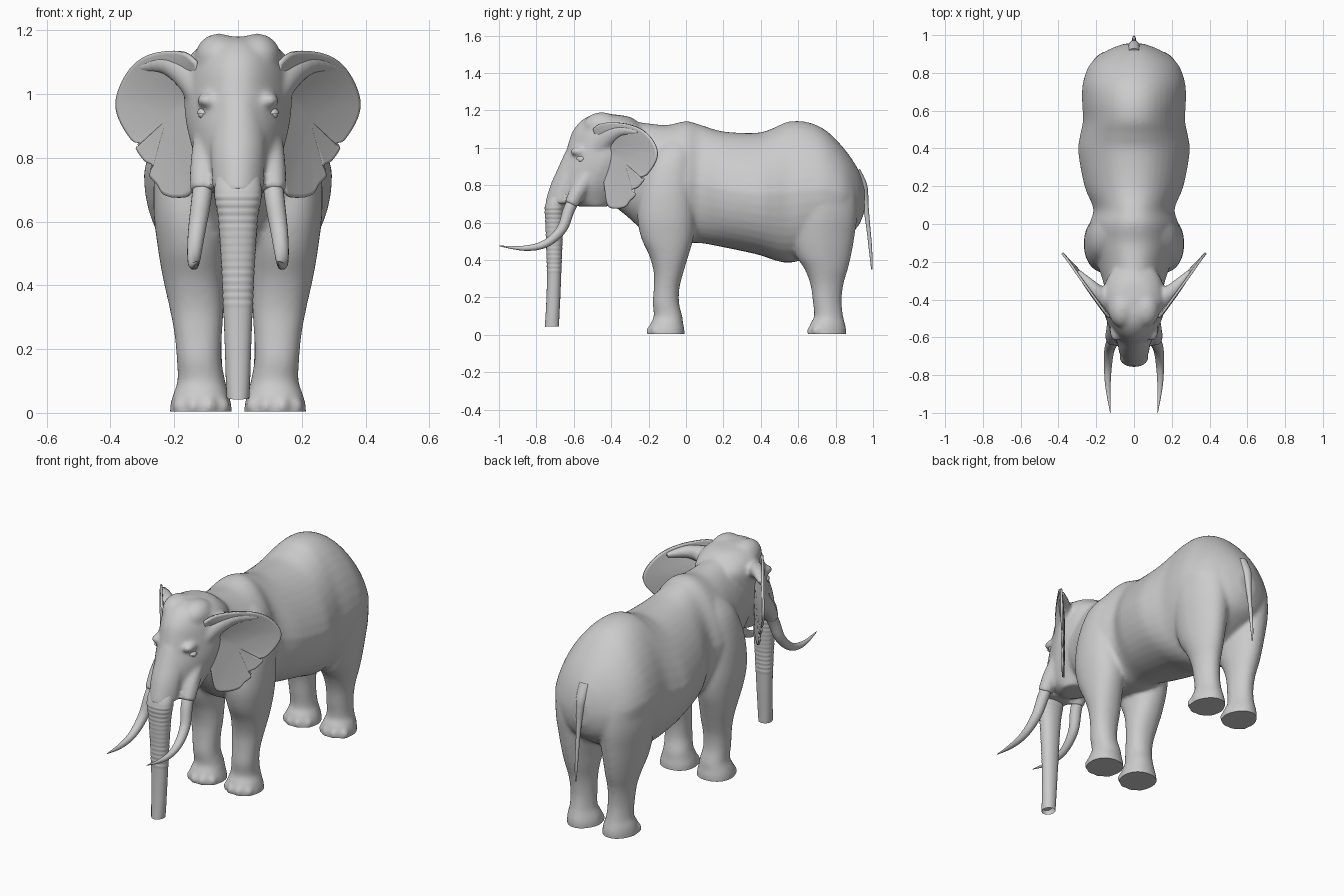
import bpy, bmesh, math
from mathutils import Vector, Matrix

if "Cube" in bpy.data.objects:
    bpy.data.objects.remove(bpy.data.objects["Cube"])

skin = bpy.data.materials.new("elephant grey")
skin.use_nodes = True
GREY = (0.6, 0.6, 0.6, 1)
skin.diffuse_color = GREY
skin.node_tree.nodes["Principled BSDF"].inputs["Base Color"].default_value = GREY


def spline(rows, steps):
    """Resample rows of numbers with a smooth curve through them."""
    out = []
    for i in range(len(rows) - 1):
        a, b, c, d = (rows[max(0, min(len(rows) - 1, j))] for j in range(i - 1, i + 3))
        for s in range(steps):
            t = s / steps
            out.append([q + t / 2 * (r - p + t * (2 * p - 5 * q + 4 * r - w + t * (3 * (q - r) + w - p)))
                        for p, q, r, w in zip(a, b, c, d)])
    return out + [list(rows[-1])]


def skin_rings(bm, rings):
    """Bridge rings of points with quads and cap both ends."""
    loops = [[bm.verts.new(p) for p in ring] for ring in rings]
    n = len(loops[0])
    for low, high in zip(loops, loops[1:]):
        for k in range(n):
            bm.faces.new((low[k], low[(k + 1) % n], high[(k + 1) % n], high[k]))
    return bm.faces.new(loops[0]), bm.faces.new(loops[-1])


def loft(bm, rows, upright, side=1, pinch=0, steps=4, n=40):
    """Rows are (position, a min, a max, x min, x max); a is y when upright, else z."""
    rings = []
    for pos, a0, a1, x0, x1 in spline(rows, steps):
        ring = []
        for k in range(n):
            ang = math.tau * k / n
            c, s = (math.copysign(abs(f) ** 0.92, f) for f in (math.cos(ang), math.sin(ang)))
            x = side * ((x0 + x1) / 2 + (x1 - x0) / 2 * c * (1 - max(0, pinch * s)))
            a = (a0 + a1) / 2 + (a1 - a0) / 2 * s
            ring.append((x, a, pos) if upright else (x, pos, a))
        rings.append(ring)
    return skin_rings(bm, rings)


def tube(bm, path, side=1, steps=6, n=20):
    """Round tube along a path of (x, y, z, radius)."""
    pts = spline(path, steps)
    rings = []
    for i, (x, y, z, r) in enumerate(pts):
        tangent = Vector(pts[min(i + 1, len(pts) - 1)][:3]) - Vector(pts[max(i - 1, 0)][:3])
        u = tangent.cross(Vector((1, 0, 0))).normalized()
        v = tangent.cross(u).normalized()
        ring = [Vector((x, y, z)) + r * (u * math.cos(math.tau * k / n) + v * math.sin(math.tau * k / n))
                for k in range(n)]
        rings.append([(side * p.x, p.y, p.z) for p in ring])
    return skin_rings(bm, rings)


def ball(bm, centre, size):
    m = Matrix.Translation(centre) @ Matrix.Diagonal((*size, 1))
    return bmesh.ops.create_uvsphere(bm, u_segments=24, v_segments=16, radius=1, matrix=m)["verts"]


def finish(name, bm, angle=40):
    bmesh.ops.recalc_face_normals(bm, faces=bm.faces)
    mesh = bpy.data.meshes.new(name)
    bm.to_mesh(mesh)
    bm.free()
    mesh.materials.append(skin)
    obj = bpy.data.objects.new(name, mesh)
    bpy.context.collection.objects.link(obj)
    bpy.ops.object.select_all(action="DESELECT")
    obj.select_set(True)
    bpy.context.view_layer.objects.active = obj
    bpy.ops.object.shade_smooth_by_angle(angle=math.radians(angle))
    return obj


# Torso and neck: (y, bottom, top, half width)
torso = [(-.46, .74, 1.1, .1), (-.4, .7, 1.13, .14), (-.3, .62, 1.142, .165), (-.2, .53, 1.13, .2),
         (-.1, .5, 1.122, .235), (0, .49, 1.142, .235), (.08, .49, 1.122, .215), (.2, .468, 1.087, .262),
         (.38, .43, 1.08, .295), (.47, .4, 1.107, .285), (.55, .385, 1.14, .27), (.65, .41, 1.137, .275),
         (.75, .46, 1.092, .27), (.85, .52, .99, .23), (.92, .58, .885, .14), (.955, .66, .79, .05)]
# Skull: (z, front, back, half width)
skull = [(.685, -.57, -.42, .08), (.74, -.69, -.36, .11), (.8, -.7, -.3, .135), (.88, -.68, -.25, .157),
         (.95, -.65, -.22, .168), (1.02, -.63, -.2, .168), (1.08, -.61, -.2, .163), (1.13, -.575, -.25, .142),
         (1.165, -.53, -.3, .095), (1.18, -.48, -.4, .05)]
# Legs: (z, front, back, inner x, outer x)
front_leg = [(-.04, -.2, -.01, .02, .213), (.02, -.2, -.008, .02, .213), (.06, -.19, -.015, .03, .203),
             (.1, -.172, -.02, .04, .19), (.17, -.178, -.037, .052, .192), (.25, -.172, -.035, .05, .2),
             (.33, -.172, -.015, .045, .215), (.42, -.195, .012, .045, .235), (.52, -.24, .04, .04, .252),
             (.64, -.26, .05, .03, .265), (.8, -.24, .045, .02, .258), (.95, -.19, .04, .02, .22),
             (1.05, -.12, .03, .03, .14)]
hind_leg = [(-.04, .655, .85, .02, .203), (.02, .655, .857, .02, .203), (.06, .665, .85, .03, .198),
            (.1, .685, .84, .045, .185), (.18, .678, .832, .05, .185), (.27, .665, .842, .05, .195),
            (.35, .635, .865, .04, .215), (.42, .59, .882, .03, .232), (.52, .56, .9, .015, .25),
            (.65, .55, .915, 0, .267), (.8, .55, .9, 0, .26), (.95, .57, .82, .01, .21),
            (1.05, .6, .74, .02, .13)]

bm = bmesh.new()
loft(bm, [(y, lo, hi, -w, w) for y, lo, hi, w in torso], False, pinch=.22)
loft(bm, [(z, f, b, -w, w) for z, f, b, w in skull], True, pinch=-.3)
# Bridge of the face, running down into the trunk
loft(bm, [(.7, -.755, -.6, -.08, .08), (.8, -.725, -.58, -.085, .085), (.88, -.69, -.56, -.083, .083),
          (.98, -.645, -.53, -.07, .07)], True, pinch=-.25)
for side in (1, -1):
    loft(bm, front_leg, True, side)
    loft(bm, hind_leg, True, side, pinch=.2)
    tube(bm, [(.09, -.5, .88, .048), (.105, -.57, .78, .045), (.113, -.615, .695, .038)], side)  # tusk sheath
    # Thick roll at the root of the ear
    tube(bm, [(.11, -.46, 1.0, .05), (.155, -.4, 1.06, .05), (.22, -.335, 1.092, .035),
              (.3, -.25, 1.083, .016)], side)
    ball(bm, (side * .06, -.45, 1.115), (.075, .1, .075))   # crown lobe
    ball(bm, (side * .097, -.57, .98), (.032, .05, .025))   # brow
    for y in (-.11, .75):                                   # toes
        for deg in (-52, -18, 16, 50):
            a = math.radians(deg)
            ball(bm, (side * (.116 + .084 * math.sin(a)), y - .08 * math.cos(a), .02), (.024, .026, .03))

# Fuse the parts into one skin, then cut flat soles
raw = finish("body_source", bm)
remesh = raw.modifiers.new("fuse", "REMESH")
remesh.mode = "VOXEL"
remesh.voxel_size = .01
soften = raw.modifiers.new("soften", "SMOOTH")
soften.factor = .5
soften.iterations = 9
fused = bpy.data.meshes.new_from_object(raw.evaluated_get(bpy.context.evaluated_depsgraph_get()))
bm = bmesh.new()
bm.from_mesh(fused)
bpy.data.objects.remove(raw)
bpy.data.meshes.remove(fused)
bmesh.ops.bisect_plane(bm, geom=bm.verts[:] + bm.edges[:] + bm.faces[:], plane_co=(0, 0, .004),
                       plane_no=(0, 0, 1), clear_inner=True)
bmesh.ops.holes_fill(bm, edges=bm.edges[:], sides=0)
body = finish("body", bm)
bpy.context.view_layer.update()

# Trunk with ringed folds: (z, front, back, half width)
trunk = [(.042, -.754, -.68, .034), (.1, -.75, -.678, .037), (.2, -.745, -.673, .04), (.33, -.742, -.668, .045),
         (.45, -.745, -.664, .05), (.6, -.75, -.657, .06), (.69, -.752, -.65, .073), (.76, -.72, -.63, .066)]
rows = []
for z, f, b, w in spline(trunk, 20):
    fold = .0026 * abs(math.sin(math.pi * (z - .33) / .024)) if .33 < z < .69 else .001
    rows.append((z, f - fold, b + fold, -w - fold, w + fold))
bm = bmesh.new()
tip, _ = loft(bm, rows, True, steps=1, n=32)
for v in tip.verts:
    v.co.z += .25 * (v.co.y + .754)
bmesh.ops.recalc_face_normals(bm, faces=bm.faces)
bmesh.ops.inset_individual(bm, faces=[tip], thickness=.01, depth=-.02)
finish("trunk", bm)

# Tail
bm = bmesh.new()
tube(bm, [(0, .9, .87, .035), (0, .938, .8, .03), (0, .953, .74, .022), (0, .962, .68, .015), (0, .974, .58, .011),
          (0, .986, .46, .009), (0, .994, .35, .004)])
finish("tail", bm)

# Ear outline as (x, z)
outline = [(.13, 1.1), (.17, 1.132), (.245, 1.132), (.31, 1.105), (.355, 1.05), (.38, .98), (.37, .92), (.33, .855),
           (.305, .845), (.317, .83), (.29, .79), (.265, .775), (.275, .745), (.25, .715), (.23, .685),
           (.19, .675), (.15, .69), (.135, .78), (.12, .95), (.13, 1.1)]
for side, label in ((1, "left"), (-1, "right")):
    bm = bmesh.new()
    edge = spline(outline, 4)[:-1]
    rings = []
    for s in (1, .95, .85, .7, .5, .25, .03):
        ring = []
        for x, z in edge:
            x, z = .22 + (x - .22) * s, .92 + (z - .92) * s
            roll = max(0, min(1, (z - .98) / .13)) * (.38 - x) / .2 * .05
            ring.append((side * x, -.155 - 1.13 * (.38 - x) - roll + .01 * (1 - s * s), z))
        rings.append(ring)
    cap, centre = skin_rings(bm, rings)
    bm.faces.remove(cap)
    ear = finish(label + "_ear", bm, 60)
    thick = ear.modifiers.new("thickness", "SOLIDIFY")
    thick.thickness = .012
    thick.offset = 0

    # Tusk
    bm = bmesh.new()
    tube(bm, [(.105, -.58, .76, .03), (.115, -.625, .67, .031), (.13, -.665, .565, .027),
              (.138, -.75, .488, .021), (.138, -.86, .463, .014), (.125, -.998, .475, .002)], side)
    finish(label + "_tusk", bm)

    # Eye and eyelid, set where the face surface lies
    hit, spot, _, _ = body.ray_cast(Vector((side, -.56, .937)), Vector((-side, 0, 0)))
    x = spot.x if hit else side * .12
    bm = bmesh.new()
    ball(bm, (x - side * .008, -.56, .937), (.014, .016, .014))
    finish(label + "_eye", bm)
    bm = bmesh.new()
    lid = ball(bm, (x - side * .01, -.56, .938), (.02, .026, .019))
    bmesh.ops.delete(bm, geom=[v for v in lid if v.co.z < .937], context="VERTS")
    finish(label + "_eyelid", bm)
